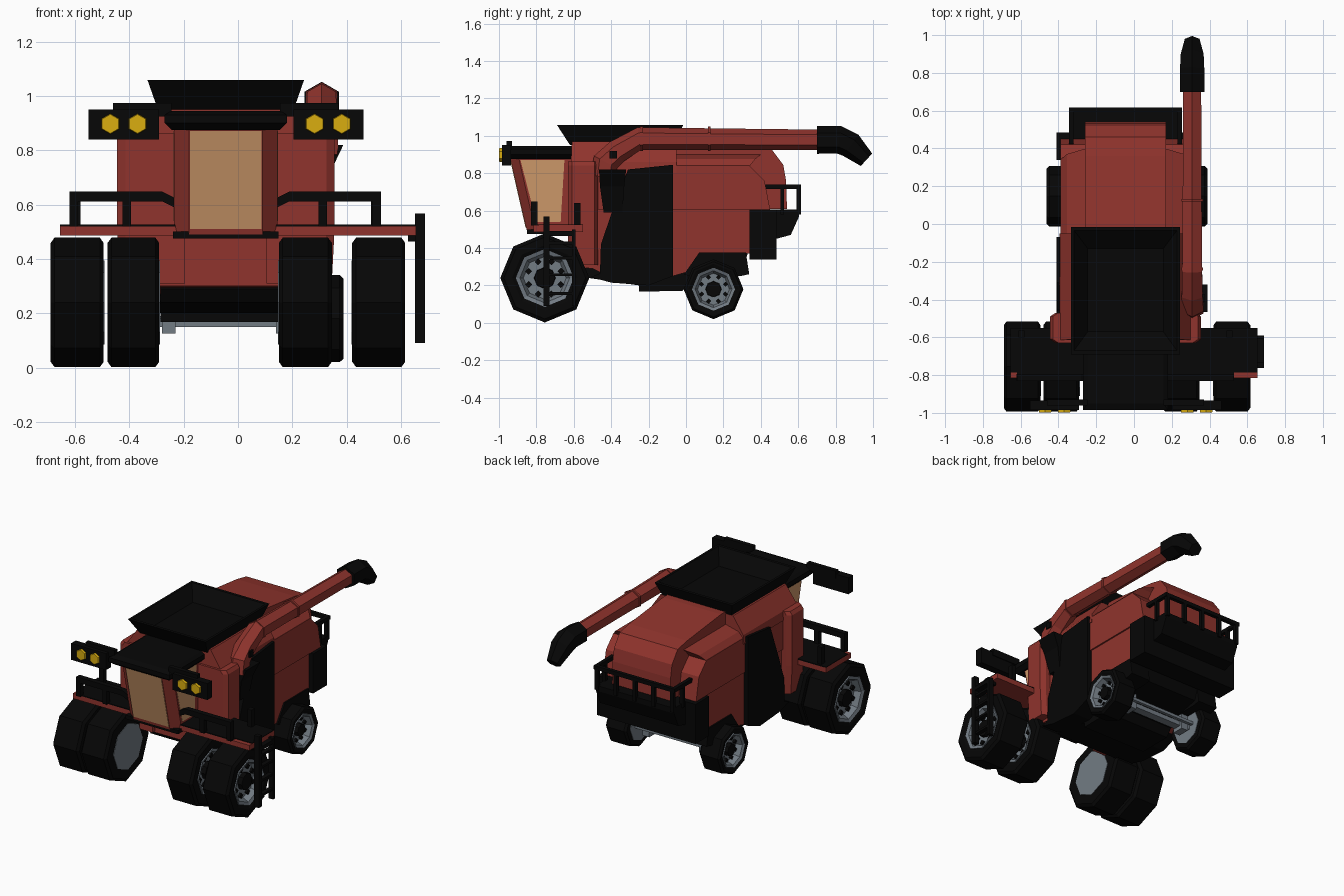
import bpy, bmesh
from math import sin, cos, pi
from mathutils import Vector

if "Cube" in bpy.data.objects:
    bpy.data.objects.remove(bpy.data.objects["Cube"])

CX = -0.045  # centre plane of the body


def material(name, col):
    m = bpy.data.materials.new(name)
    m.diffuse_color = (*col, 1)
    m.use_nodes = True
    m.node_tree.nodes["Principled BSDF"].inputs["Base Color"].default_value = m.diffuse_color
    return m


RED = material("red_paint", (0.28, 0.034, 0.026))
BLACK = material("black", (0.002, 0.002, 0.002))
STEEL = material("steel", (0.17, 0.2, 0.23))
GLASS = material("tan_glass", (0.6, 0.31, 0.14))
LAMP = material("yellow_lamp", (0.7, 0.42, 0.005))


def loft(name, groups, mat):
    """Each group is a list of rings; rings are bridged and the ends capped."""
    bm = bmesh.new()
    for rings in groups:
        vs = [[bm.verts.new(p) for p in r] for r in rings]
        n = len(vs[0])
        for a, b in zip(vs, vs[1:]):
            for i in range(n):
                j = (i + 1) % n
                bm.faces.new((a[i], a[j], b[j], b[i]))
        bm.faces.new(vs[0][::-1])
        bm.faces.new(vs[-1])
    bmesh.ops.recalc_face_normals(bm, faces=bm.faces)
    me = bpy.data.meshes.new(name)
    bm.to_mesh(me)
    bm.free()
    me.materials.append(mat)
    ob = bpy.data.objects.new(name, me)
    bpy.context.collection.objects.link(ob)
    return ob


def rect(x0, x1, y0, y1, z):
    return [(x0, y0, z), (x1, y0, z), (x1, y1, z), (x0, y1, z)]


def brick(x0, x1, y0, y1, z0, z1):
    return [rect(x0, x1, y0, y1, z0), rect(x0, x1, y0, y1, z1)]


def boxes(name, mat, *dims):
    return loft(name, [brick(*d) for d in dims], mat)


def slab(pts, x0, x1):
    return [[(x, y, z) for y, z in pts] for x in (x0, x1)]


def prism(name, pts, hw, mat):
    """Side (y, z) profile extruded symmetrically about the body centre."""
    return loft(name, [slab(pts, CX - hw, CX + hw)], mat)


def tier(hw, y0, y1, z):
    return rect(CX - hw, CX + hw, y0, y1, z)


def lathe(profile, cx, s, y, z, n=8):
    return [[(cx + s * u, y + r * sin(2 * pi * i / n), z + r * cos(2 * pi * i / n))
             for i in range(n)] for u, r in profile]


def tube(x, path, n=6):
    """Sweep an n-gon along (y, z, radius) points in a plane of constant x."""
    rings = []
    for i, (y, z, r) in enumerate(path):
        a, b = path[max(i - 1, 0)], path[min(i + 1, len(path) - 1)]
        t = Vector((b[0] - a[0], b[1] - a[1])).normalized()
        rings.append([(x + r * sin(2 * pi * k / n), y - t.y * r * cos(2 * pi * k / n),
                       z + t.x * r * cos(2 * pi * k / n)) for k in range(n)])
    return rings


# Wheels: tyre, dished rim, hub and bolts
def wheel(name, cx, s, y, r, w, rim, z):
    h = w / 2
    loft(name + "_tyre", [lathe([(h - .06, rim), (h - .01, rim), (h, rim + .02), (h, r * .92), (h - .014, r),
                                 (.014 - h, r), (-h, r * .92), (-h, rim)], cx, s, y, z)], BLACK)
    loft(name + "_rim", [lathe([(-h - .003, rim), (h - .002, rim), (h - .01, rim * .86),
                                (h - .05, rim * .74), (h - .05, rim * .3)], cx, s, y, z)], STEEL)
    loft(name + "_hub", [lathe([(h - .06, rim * .38), (h - .02, rim * .36)], cx, s, y, z)], BLACK)
    bolts, k = [], rim * .12
    for i in range(8):
        a = pi / 8 + i * pi / 4
        bolts.append(lathe([(h - .055, k), (h - .035, k)], cx, s,
                           y + rim * .6 * sin(a), z + rim * .6 * cos(a), 4))
    loft(name + "_bolts", bolts, BLACK)


wheel("front_wheel_left_outer", -.592, -1, -.755, .238, .195, .155, .24)
wheel("front_wheel_left_inner", -.385, -1, -.755, .238, .19, .155, .24)
wheel("front_wheel_right_inner", .248, 1, -.755, .238, .195, .155, .24)
wheel("front_wheel_right_outer", .518, 1, -.755, .238, .195, .155, .24)
for side, s in (("left", -1), ("right", 1)):
    wheel("rear_wheel_" + side, -.037 + s * .348, s, .147, .16, .155, .115, .18)

# Rear axle and chassis
boxes("rear_axle", STEEL, (CX - .3, CX + .3, .12, .175, .15, .18), (CX - .3, CX + .3, .19, .21, .17, .19))
boxes("axle_pivots", STEEL, *[(CX + s * .21 - .025, CX + s * .21 + .025, .11, .19, .125, .23) for s in (-1, 1)])
prism("chassis", [(-.55, .29), (-.52, .24), (-.25, .2), (-.25, .168), (-.02, .17), (.02, .22), (.3, .28),
                  (.34, .4), (-.5, .4)], .24, BLACK)

# Main red body
prism("lower_body", [(-.6, .3), (-.5, .29), (-.42, .25), (-.07, .25), (.0, .27), (.08, .37), (.36, .37),
                     (.36, .61), (-.6, .61)], .335, RED)
prism("upper_body", [(-.6, .605), (.45, .605), (.42, .76), (.34, .84), (-.6, .84)], .345, RED)
loft("body_shoulder", [[tier(.345, -.61, .34, .838), tier(.31, -.6, .37, .875), tier(.21, -.6, .4, .9)]], RED)
loft("grain_tank", [[tier(.35, -.61, -.05, .8), tier(.345, -.615, -.05, .86), tier(.27, -.61, -.05, .97)]], RED)
prism("engine_cover", [(-.1, .61), (.54, .61), (.535, .76), (.52, .845), (.46, .925), (.36, .945),
                       (0, .985), (-.1, .985)], .215, RED)
loft("front_pillars", [[[(CX + s * x, y, z) for x, y in
                         ((a, -.63), (b - c, -.63), (b, -.61), (b, -.49), (b - c, -.47), (a, -.47))]
                        for a, b, c, z in ((.15, .39, .03, .31), (.15, .4, .03, .5),
                                           (.15, .4, .03, .84), (.15, .385, .03, .862))]
                       for s in (-1, 1)], RED)

# Black side panels and wheel arches
panel = [(-.31, .82), (-.07, .845), (-.07, .25), (-.2, .2), (-.4, .215), (-.51, .245), (-.46, .265),
         (-.455, .42), (-.4, .58)]
prism("side_panels", panel, .365, BLACK)
arch = [(-.01, .26), (.07, .375), (.32, .375), (.338, .26), (.29, .25), (.02, .25)]
loft("wheel_arches", [slab(arch, CX + s * .2, CX + s * .345) for s in (-1, 1)], BLACK)
loft("auger_shroud", [[rect(.27, .32, -.44, -.34, .59), rect(.27, .345, -.46, -.33, .73),
                       rect(.27, .388, -.465, -.32, .82)]], BLACK)

# Grain tank extension (open hopper)
loft("hopper", [[tier(.25, -.62, -.06, .95), tier(.288, -.69, -.015, 1.058), tier(.272, -.67, -.035, 1.058),
                 tier(.2, -.57, -.13, .98)]], BLACK)

# Cab with chamfered front corners
def cab_ring(front, z, hw=.19):
    return [(CX + x, y, z) for x, y in ((-hw, -.58), (-hw, front + .045), (.055 - hw, front),
                                        (hw - .055, front), (hw, front + .045), (hw, -.58))]


loft("cab", [[cab_ring(-.85, .49), cab_ring(-.94, .885)]], RED)
loft("windscreen", [[[(CX + x, y + d, z) for x, y, z in ((-.132, -.855, .51), (.132, -.855, .51),
                                                         (.132, -.937, .87), (-.132, -.937, .87))]
                     for d in (-.003, .02)]], GLASS)
loft("side_windows", [slab([(-.80, .54), (-.67, .54), (-.65, .87), (-.885, .87)],
                           CX + s * .17, CX + s * .192) for s in (-1, 1)], GLASS)
boxes("cab_floor", BLACK, (CX - .195, CX + .195, -.85, -.58, .475, .5))
loft("cab_roof", [[tier(.2, -.95, -.6, .875), tier(.225, -.985, -.6, .9), tier(.225, -.985, -.6, .93),
                   tier(.2, -.95, -.6, .945)]], BLACK)

# Work lights on brackets
boxes("light_bars", BLACK, (-.55, -.29, -.985, -.935, .84, .95), (.205, .462, -.985, -.935, .84, .95),
      *[(min(a, b), max(a, b), -.96, -.93, .925, .973)
        for a, b in ((CX + s * .2, CX + s * .415) for s in (-1, 1))])
loft("work_lights", [[[(x + r * sin(k * pi / 3), y, .897 + r * cos(k * pi / 3)) for k in range(6)]
                      for y, r in ((-.97, .038), (-.995, .038), (-.999, .035))]
                     for x in (-.47, -.37, .282, .382)], LAMP)

# Platform with handrails
boxes("platform", RED, (-.655, .655, -.815, -.55, .487, .522))
boxes("platform_deck", BLACK, (-.62, .53, -.816, -.55, .52, .526), (-.655, .655, -.785, -.55, .52, .526))
rails = []
for posts, top in (((-.605, -.41), (-.62, -.28)), ((.312, .51), (.19, .526))):
    rails += [brick(x - .016, x + .016, -.83, -.795, .52, .63) for x in posts]
    rails.append(brick(*top, -.83, -.795, .612, .648))
for s in (-1, 1):  # sloping inner end of each rail, and the rear posts
    e = -.28 if s < 0 else .19
    rails.append([[(x, y, z) for y, z in ((-.83, h), (-.795, h), (-.795, h + .036), (-.83, h + .036))]
                  for x, h in ((e, .612), (CX + s * .19, .59))])
    rails.append(brick(CX + s * .55 - .016, CX + s * .55 + .016, -.6, -.565, .52, .64))
loft("platform_handrails", rails, BLACK)

# Boarding ladder
boxes("ladder", BLACK, (.652, .688, -.762, -.73, .09, .568), (.652, .688, -.61, -.59, .09, .5),
      (.625, .688, -.75, -.6, .465, .49),
      *[(.655, .684, -.74, -.6, z, z + .015) for z in (.15, .25, .34, .42)])

# Rear straw hood, service deck and railing
boxes("rear_hood", BLACK, (CX - .365, CX + .365, .34, .485, .34, .605))
prism("straw_chute", [(.4, .4), (.485, .45), (.56, .47), (.605, .57), (.605, .605), (.4, .605)], .29, BLACK)
posts = [(CX + x - .012, CX + x + .012, .592, .616, .58, .73) for x in (-.28, -.14, 0, .14, .28)]
sides = [d for s in (-1, 1) for d in ((CX + s * .288 - .012, CX + s * .288 + .012, .41, .616, .715, .74),
                                      (CX + s * .288 - .012, CX + s * .288 + .012, .505, .525, .58, .73))]
boxes("rear_railing", BLACK, (CX - .3, CX + .3, .592, .616, .715, .74), *posts, *sides)

# Unloading auger with collars and spout
AX = .308
loft("auger_tube", [tube(AX, [(-.44, .78, .068), (-.43, .86, .07), (-.37, .915, .064), (-.25, .985, .061),
                              (.13, .982, .058), (.72, .978, .055)])], RED)
loft("auger_collars", [tube(AX, [(y, .984, .066), (y + .014, .984, .066)]) for y in (-.245, .118)], RED)
loft("auger_clip", [brick(AX - .068, AX + .068, -.41, -.37, .88, .92)], BLACK)
loft("auger_spout", [tube(AX, [(.7, .978, .074), (.82, .978, .074), (.88, .95, .07), (.965, .872, .045)])],
     BLACK)
